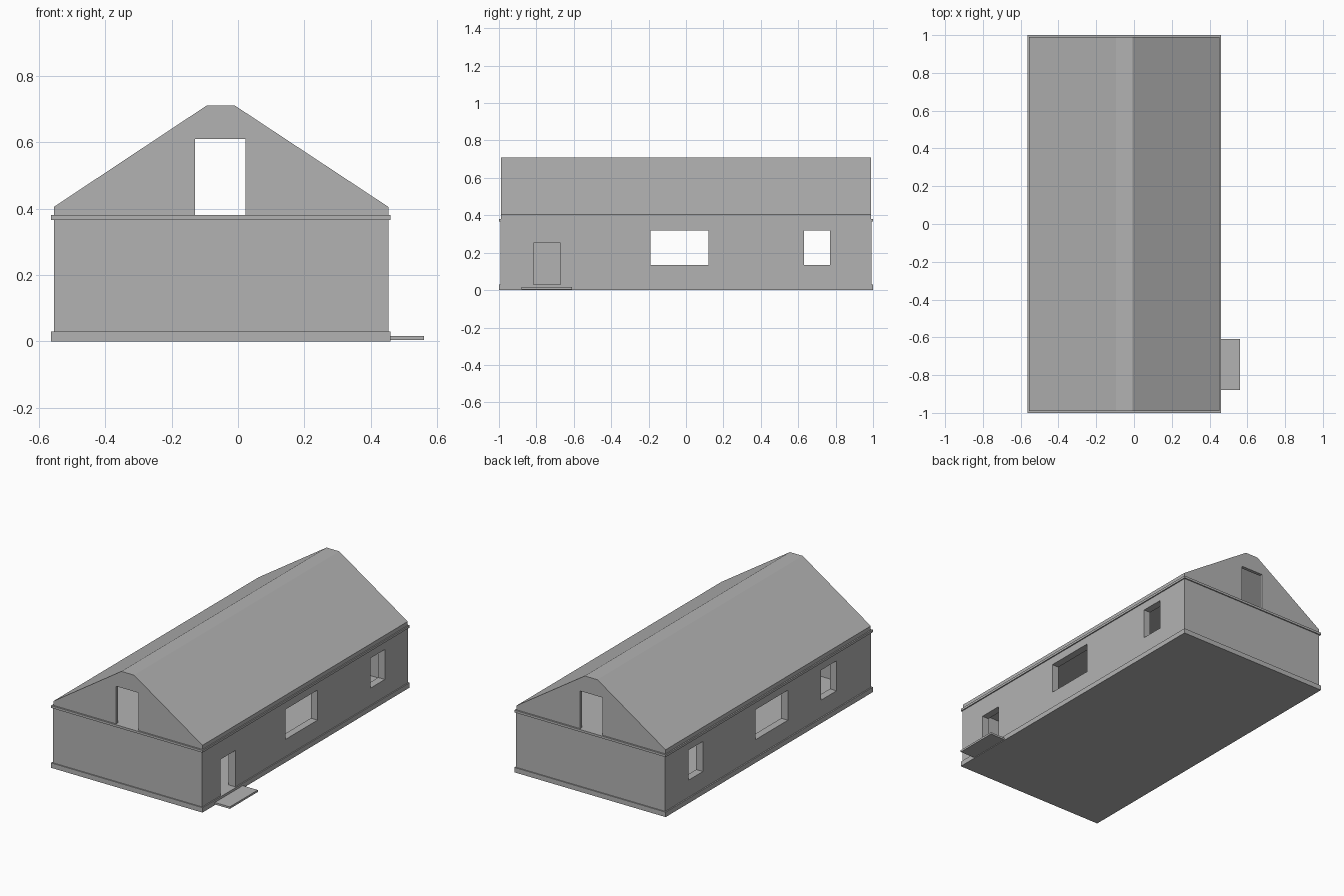
import bpy
import bmesh

if "Cube" in bpy.data.objects:
    bpy.data.objects.remove(bpy.data.objects["Cube"])

grey = bpy.data.materials.new("plain grey")
grey.use_nodes = True
colour = (0.45, 0.45, 0.45, 1)
grey.diffuse_color = colour
grey.node_tree.nodes["Principled BSDF"].inputs["Base Color"].default_value = colour


def prism(name, outline, y0, y1):
    """Extrude an x/z outline from y0 to y1."""
    bm = bmesh.new()
    face = bm.faces.new([bm.verts.new((x, y0, z)) for x, z in outline])
    new = bmesh.ops.extrude_face_region(bm, geom=[face])["geom"]
    moved = [v for v in new if isinstance(v, bmesh.types.BMVert)]
    bmesh.ops.translate(bm, verts=moved, vec=(0, y1 - y0, 0))
    bmesh.ops.recalc_face_normals(bm, faces=bm.faces)
    mesh = bpy.data.meshes.new(name)
    bm.to_mesh(mesh)
    bm.free()
    mesh.materials.append(grey)
    obj = bpy.data.objects.new(name, mesh)
    bpy.context.collection.objects.link(obj)
    return obj


def box(name, x0, x1, y0, y1, z0, z1):
    return prism(name, [(x0, z0), (x1, z0), (x1, z1), (x0, z1)], y0, y1)


def cut(obj, cutters):
    """Subtract the cutters, bake the result and remove them."""
    for c in cutters:
        c.hide_render = True
        mod = obj.modifiers.new("opening", "BOOLEAN")
        mod.operation, mod.solver, mod.object = "DIFFERENCE", "EXACT", c
    bpy.context.view_layer.update()
    graph = bpy.context.evaluated_depsgraph_get()
    mesh = bpy.data.meshes.new_from_object(obj.evaluated_get(graph))
    obj.modifiers.clear()
    obj.data = mesh
    for c in cutters:
        bpy.data.objects.remove(c)


LEFT, RIGHT, MID = -0.555, 0.453, -0.052
WALL = 0.045
FLOOR, CEILING = 0.03, 0.366

# Plinth with floor, and the eaves band that closes the ceiling
box("plinth", -0.563, 0.46, -1, 1, 0, FLOOR)
box("eaves_band", -0.563, 0.46, -1, 1, CEILING, 0.38)

# Hollow ground storey with windows on both sides and one doorway
walls = box("walls", LEFT, RIGHT, -0.993, 0.993, FLOOR, CEILING)
cutters = [box("room_cutter", LEFT + WALL, RIGHT - WALL, -0.95, 0.95, 0, 0.4)]
for y0, y1 in ((-0.19, 0.12), (0.63, 0.77)):
    cutters.append(box("window_cutter", -0.7, 0.7, y0, y1, 0.135, 0.318))
cutters.append(box("side_window_cutter", -0.7, MID, -0.66, -0.51, 0.135, 0.318))
cutters.append(box("door_cutter", MID, 0.7, -0.815, -0.672, 0, 0.252))
cut(walls, cutters)


# Hollow attic with a flat ridge and an opening in each gable
def roof_outline(side, bottom, eave, ridge, half):
    return [(LEFT + side, bottom), (RIGHT - side, bottom), (RIGHT - side, eave),
            (MID + half, ridge), (MID - half, ridge), (LEFT + side, eave)]


roof = prism("roof", roof_outline(0, 0.38, 0.405, 0.71, 0.043), -0.99, 0.99)
cut(roof, [
    prism("attic_cutter", roof_outline(0.02, 0.3, 0.394, 0.69, 0.037), -0.97, 0.97),
    box("gable_cutter", -0.13, 0.022, -1.2, 1.2, 0.3, 0.61),
])

# Doorstep
box("doorstep", 0.453, 0.561, -0.88, -0.61, 0.004, 0.016)
